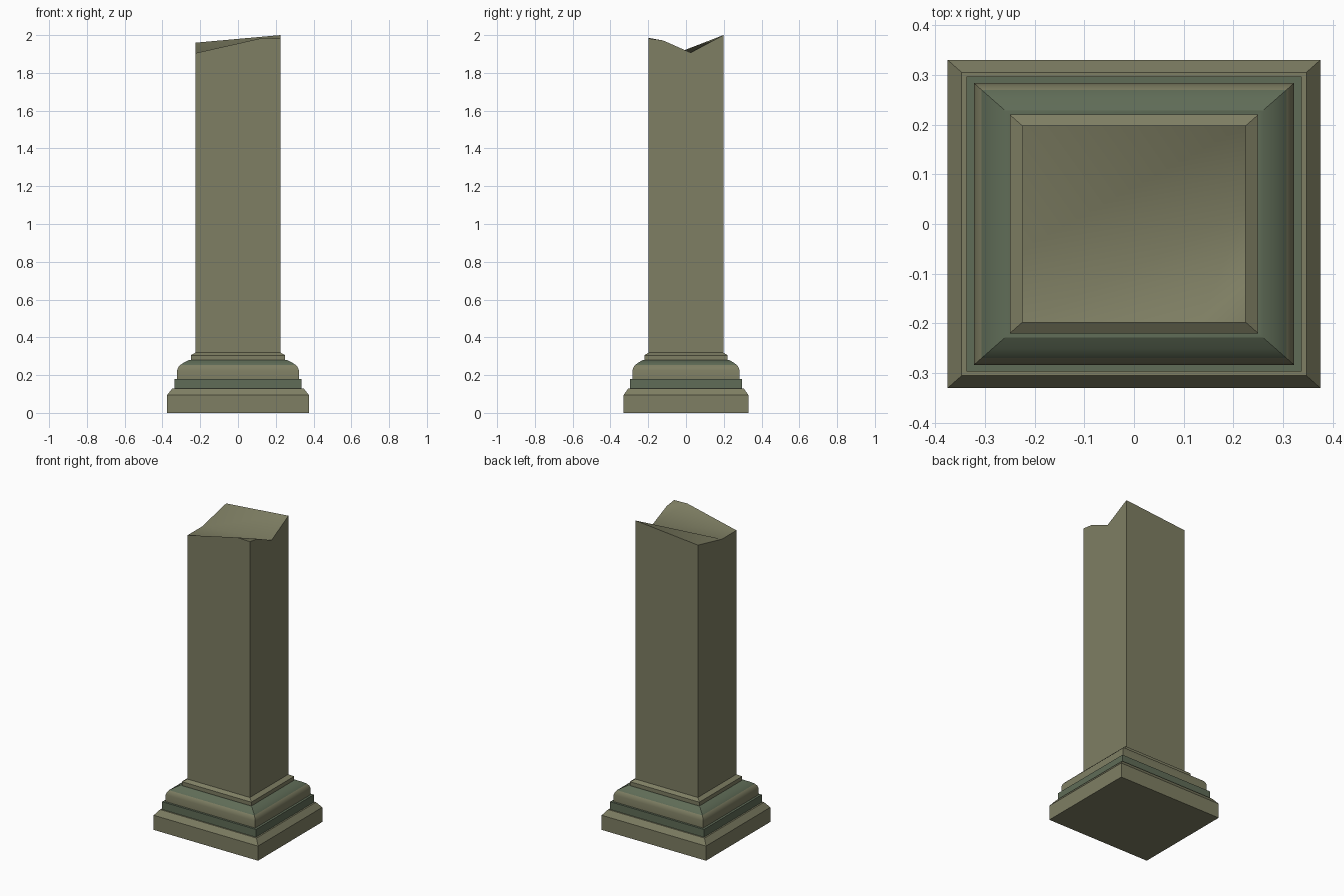
import bpy, bmesh, math

if "Cube" in bpy.data.objects:
    bpy.data.objects.remove(bpy.data.objects["Cube"])

RATIO = 0.88  # depth compared with width


def material(name, color):
    m = bpy.data.materials.new(name)
    m.diffuse_color = (*color, 1)
    m.use_nodes = True
    m.node_tree.nodes["Principled BSDF"].inputs["Base Color"].default_value = m.diffuse_color
    return m


STONE = material("olive_stone", (0.21, 0.21, 0.125))
MOSS = material("mossy_stone", (0.115, 0.15, 0.095))


def finish(name, bm, mats, smooth=False):
    bmesh.ops.recalc_face_normals(bm, faces=bm.faces)
    me = bpy.data.meshes.new(name)
    bm.to_mesh(me)
    bm.free()
    ob = bpy.data.objects.new(name, me)
    bpy.context.collection.objects.link(ob)
    for m in mats:
        me.materials.append(m)
    if smooth:
        bpy.ops.object.select_all(action='DESELECT')
        ob.select_set(True)
        bpy.context.view_layer.objects.active = ob
        bpy.ops.object.shade_smooth_by_angle(angle=math.radians(30))
    return ob


def moulding(name, profile, mats, moss_from=99, smooth=False, bottom=False):
    """Sweep a (half width, z) profile around the rectangular plan."""
    bm = bmesh.new()
    rings = [[bm.verts.new((sx * w, sy * w * RATIO, z))
              for sx, sy in ((-1, -1), (1, -1), (1, 1), (-1, 1))] for w, z in profile]
    for i, (a, b) in enumerate(zip(rings, rings[1:])):
        for k in range(4):
            n = (k + 1) % 4
            f = bm.faces.new((a[k], a[n], b[n], b[k]))
            f.material_index = 1 if i >= moss_from else 0
    if bottom:
        bm.faces.new(rings[0][::-1])
    # point all faces outward with a temporary closing
    caps = [bm.faces.new(rings[-1])]
    if not bottom:
        caps.append(bm.faces.new(rings[0][::-1]))
    bmesh.ops.recalc_face_normals(bm, faces=bm.faces)
    bmesh.ops.delete(bm, geom=caps, context='FACES_ONLY')
    return finish(name, bm, mats, smooth)


# Base mouldings, each starting where the one below ends
moulding("plinth", [(0.375, 0), (0.375, 0.095), (0.347, 0.13), (0.337, 0.13)],
         [STONE], bottom=True)
moulding("lower_band", [(0.337, 0.13), (0.337, 0.18), (0.322, 0.18)], [MOSS])
moulding("rounded_moulding", [(0.322, 0.18), (0.322, 0.225), (0.317, 0.24), (0.307, 0.253),
                              (0.285, 0.267), (0.26, 0.28), (0.25, 0.28)],
         [STONE, MOSS], moss_from=3, smooth=True)
moulding("upper_fillet", [(0.25, 0.28), (0.25, 0.305), (0.224, 0.32)], [STONE])

# Shaft with a broken top
X, Y = 0.224, 0.198
bm = bmesh.new()
base = [bm.verts.new((x, y, 0.32)) for x, y in ((-X, -Y), (X, -Y), (X, Y), (-X, Y))]
top = {k: bm.verts.new(p) for k, p in {
    "front_left": (-X, -Y, 1.905), "front_chip": (0.13, -Y, 1.985),
    "front_right": (X, -Y, 1.982), "right_chip": (X, -0.122, 1.972),
    "right_valley": (X, 0.025, 1.907), "back_right": (X, Y, 2.0),
    "back_left": (-X, Y, 1.96), "left_valley": (-X, -0.05, 1.904)}.items()}
fl, fc, fr, rc, rv, br, bl, lv = top.values()
walls = [[fr, fc, fl], [br, rv, rc, fr], [bl, br], [fl, lv, bl]]
for k, edge in enumerate(walls):
    bm.faces.new([base[k], base[(k + 1) % 4]] + edge)
for tri in ((fl, rv, lv), (fl, fc, rv), (fc, rc, rv), (fc, fr, rc), (lv, rv, br), (lv, br, bl)):
    bm.faces.new(tri)
finish("broken_shaft", bm, [STONE], smooth=True)
